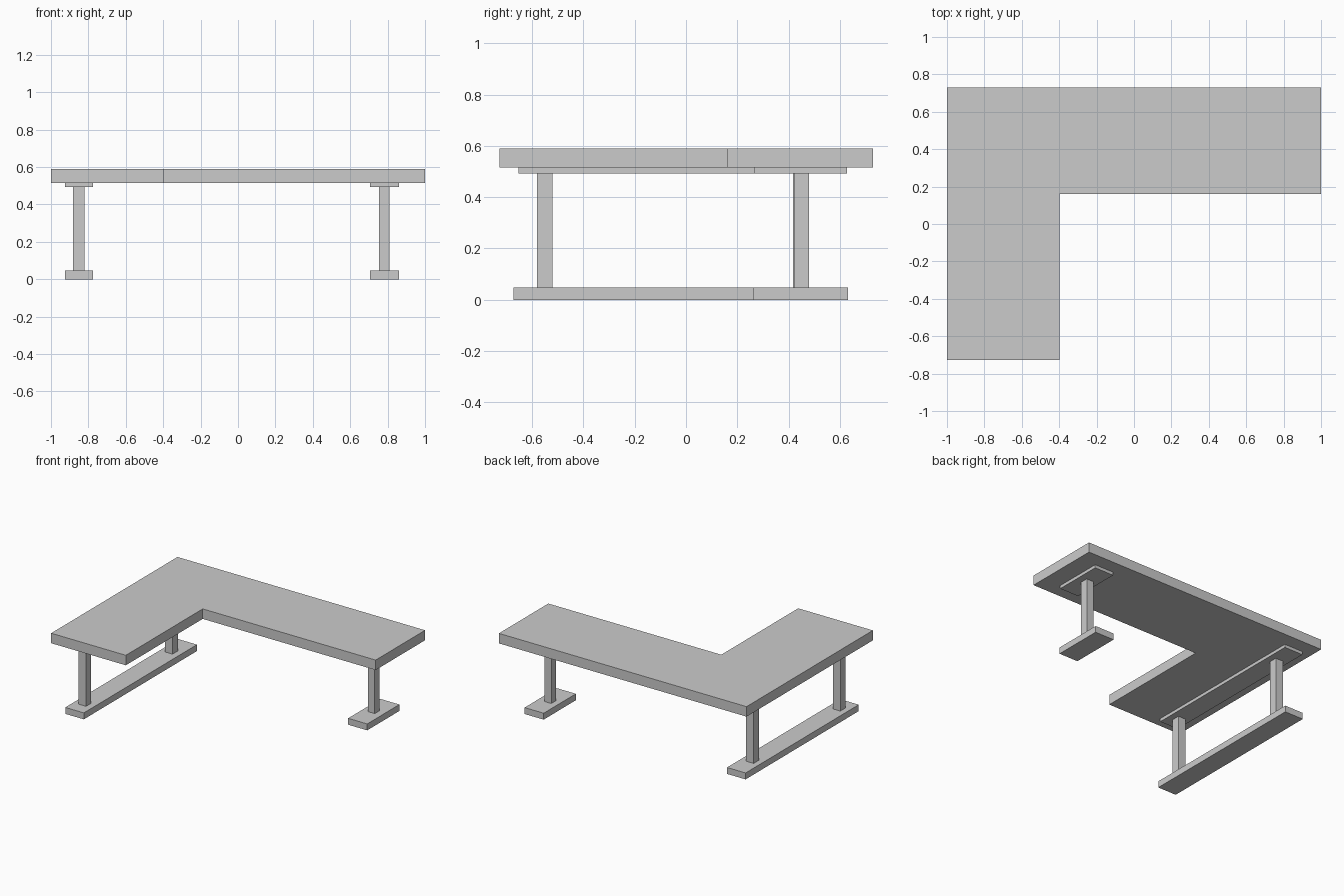
import bpy, bmesh

if "Cube" in bpy.data.objects:
    bpy.data.objects.remove(bpy.data.objects["Cube"])


def prism(name, outline, z0, z1):
    """Extrude a flat outline from z0 up to z1."""
    bm = bmesh.new()
    base = bm.faces.new([bm.verts.new((x, y, z0)) for x, y in outline])
    ext = bmesh.ops.extrude_face_region(bm, geom=[base], use_keep_orig=True)
    top = [v for v in ext["geom"] if isinstance(v, bmesh.types.BMVert)]
    bmesh.ops.translate(bm, verts=top, vec=(0, 0, z1 - z0))
    bmesh.ops.recalc_face_normals(bm, faces=bm.faces)
    mesh = bpy.data.meshes.new(name)
    bm.to_mesh(mesh)
    bm.free()
    obj = bpy.data.objects.new(name, mesh)
    bpy.context.collection.objects.link(obj)
    return obj


def box(name, x, y, z):
    outline = [(x[0], y[0]), (x[1], y[0]), (x[1], y[1]), (x[0], y[1])]
    return prism(name, outline, *z)


FOOT_Z, LEG_Z, PLATE_Z, TOP_Z = (0, 0.047), (0.047, 0.493), (0.493, 0.516), (0.516, 0.589)

# L-shaped desktop
prism("desktop", [(-1, -0.727), (-0.397, -0.727), (-0.397, 0.16),
                  (1, 0.16), (1, 0.73), (-1, 0.73)], *TOP_Z)

# Supports: floor runner, mounting plate, and the square legs between them
supports = [
    ("left", (-0.924, -0.774), (-0.673, 0.632), (-0.653, 0.628),
     (-0.882, -0.821), [(-0.581, -0.521), (0.417, 0.479)]),
    ("right", (0.707, 0.861), (0.261, 0.632), (0.268, 0.628),
     (0.753, 0.809), [(0.422, 0.479)]),
]
for side, x, foot_y, plate_y, leg_x, legs in supports:
    box(f"{side}_foot", x, foot_y, FOOT_Z)
    box(f"{side}_mounting_plate", x, plate_y, PLATE_Z)
    for i, leg_y in enumerate(legs, 1):
        box(f"{side}_leg_{i}", leg_x, leg_y, LEG_Z)
